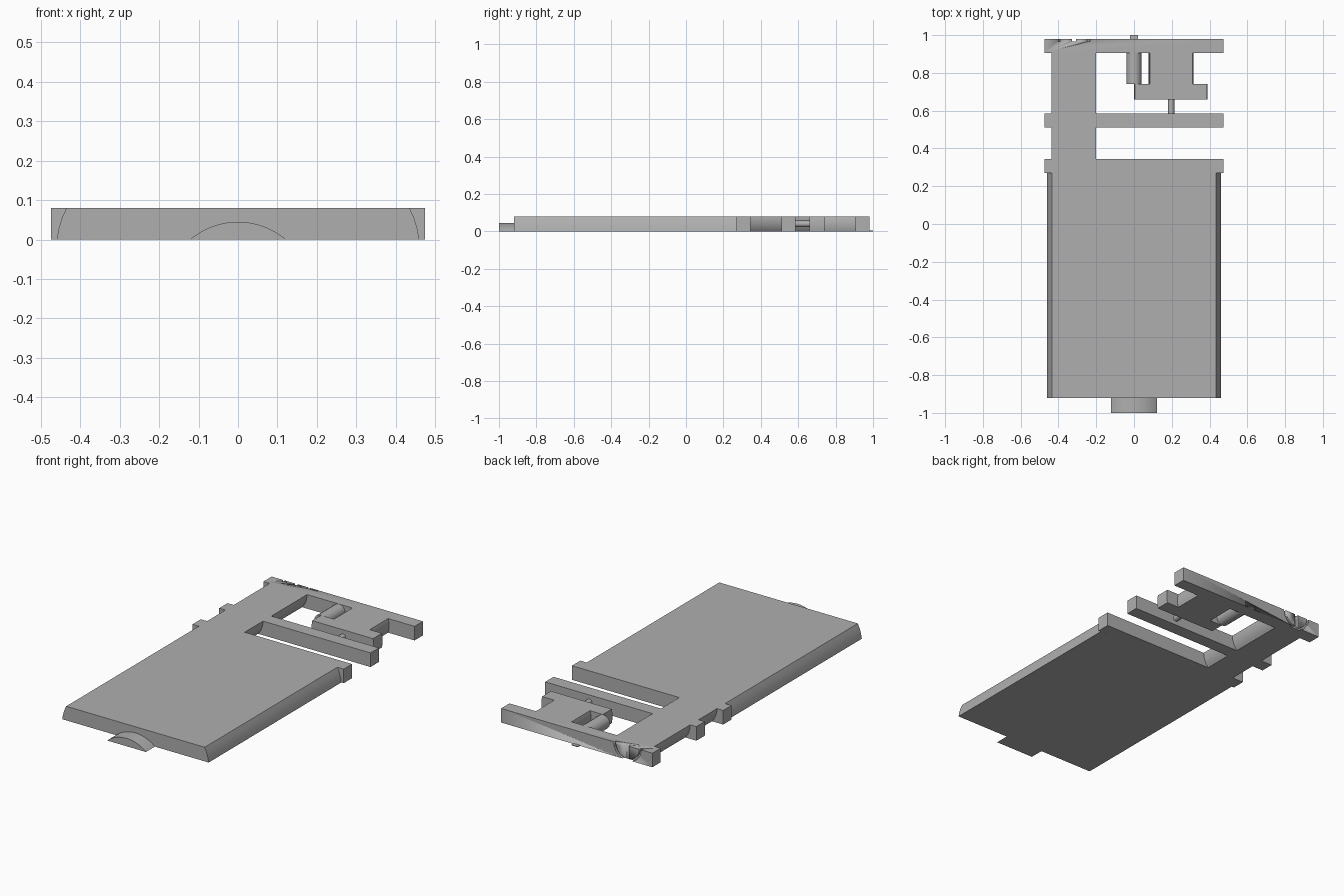
import bpy, bmesh, math

if "Cube" in bpy.data.objects:
    bpy.data.objects.remove(bpy.data.objects["Cube"], do_unlink=True)

T = 0.08  # plate thickness

grey = bpy.data.materials.new("plain_grey")
grey.use_nodes = True
colour = (0.43, 0.43, 0.43, 1)
grey.diffuse_color = colour
grey.node_tree.nodes["Principled BSDF"].inputs["Base Color"].default_value = colour


def prism(name, profile, y0, y1):
    """Extrude an (x, z) profile along y."""
    bm = bmesh.new()
    base = bm.faces.new([bm.verts.new((x, y0, z)) for x, z in profile])
    new = bmesh.ops.extrude_face_region(bm, geom=[base])["geom"]
    bmesh.ops.translate(bm, vec=(0, y1 - y0, 0),
                        verts=[v for v in new if isinstance(v, bmesh.types.BMVert)])
    bmesh.ops.recalc_face_normals(bm, faces=bm.faces)
    mesh = bpy.data.meshes.new(name)
    bm.to_mesh(mesh)
    bm.free()
    ob = bpy.data.objects.new(name, mesh)
    bpy.context.collection.objects.link(ob)
    mesh.materials.append(grey)
    bpy.ops.object.select_all(action="DESELECT")
    bpy.context.view_layer.objects.active = ob
    ob.select_set(True)
    bpy.ops.object.shade_smooth_by_angle(angle=math.radians(30))
    return ob


def rect(x0, x1, z0=0, z1=T):
    return [(x0, z0), (x1, z0), (x1, z1), (x0, z1)]


def mirrored(cx, side):
    """Close a right-hand outline with its mirror image."""
    return [(cx + x, z) for x, z in side] + [(cx - x, z) for x, z in reversed(side)]


def round_side(r, cz, z0=0, z1=T, steps=8):
    """Right half of a circle clipped between two heights."""
    a0 = math.asin((z0 - cz) / r)
    a1 = math.asin((z1 - cz) / r)
    angles = [a0 + (a1 - a0) * i / steps for i in range(steps + 1)]
    return [(r * math.cos(a), cz + r * math.sin(a)) for a in angles]


def arc(cx, cz, r, a0, a1, steps=16):
    return [(cx + r * math.cos(math.radians(a0 + (a1 - a0) * i / steps)),
             cz + r * math.sin(math.radians(a0 + (a1 - a0) * i / steps)))
            for i in range(steps + 1)]


# Main body with gently curved flanks
prism("main_body", mirrored(0, [(0.46, 0), (0.455, 0.027), (0.447, 0.054), (0.435, T)]), -0.92, 0.27)

# Front stub: a shallow arched segment
H, W = 0.045, 0.122
R = (W * W + H * H) / (2 * H)
half = math.degrees(math.asin(W / R))
prism("front_stub", arc(0, H - R, R, 90 - half, 90 + half), -1.0, -0.92)

# Three cross bars
bars = {}
for name, y0, y1 in (("body_collar", 0.27, 0.345), ("middle_bar", 0.51, 0.585), ("back_bar", 0.905, 0.98)):
    bars[name] = prism(name, rect(-0.475, 0.475), y0, y1)

# Spine with a rounded underside joining the bars
SX = -0.318
spine = mirrored(SX, round_side(0.118, T))
prism("front_spine", spine, 0.345, 0.51)
prism("back_spine", spine, 0.585, 0.905)

# Sliced round knob hanging from the back bar
prism("knob_stem", mirrored(0.197, round_side(0.119, T / 2)), 0.74, 0.905)
prism("knob_head", mirrored(0.195, round_side(0.195, T / 2)), 0.66, 0.74)
prism("knob_pin", arc(0.197, T / 2, 0.017, 0, 337.5, 15), 0.585, 0.66)

# Small round peg and rear tab
prism("small_peg", arc(0, T / 2, 0.04, 0, 337.5, 15), 0.74, 0.905)
prism("rear_tab", rect(-0.02, 0.02, 0, 0.004), 0.98, 1.0)

# Half ring groove and centre slot cut into the rear face
ring = arc(SX, T, 0.086, 180, 360) + arc(SX, T, 0.074, 360, 180)
ring = [(SX - 0.086, 0.1), *ring, (SX - 0.074, 0.1)]
ring.insert(18, (SX + 0.086, 0.1))
ring.insert(19, (SX + 0.074, 0.1))
for name, profile in (("ring_cutter", ring), ("slot_cutter", rect(SX - 0.01, SX + 0.01, 0.006, 0.1))):
    cutter = prism(name, profile, 0.967, 1.0)
    cutter.hide_render = True
    cutter.hide_viewport = True
    cut = bars["back_bar"].modifiers.new(name, "BOOLEAN")
    cut.operation = "DIFFERENCE"
    cut.object = cutter
    cut.solver = "EXACT"
